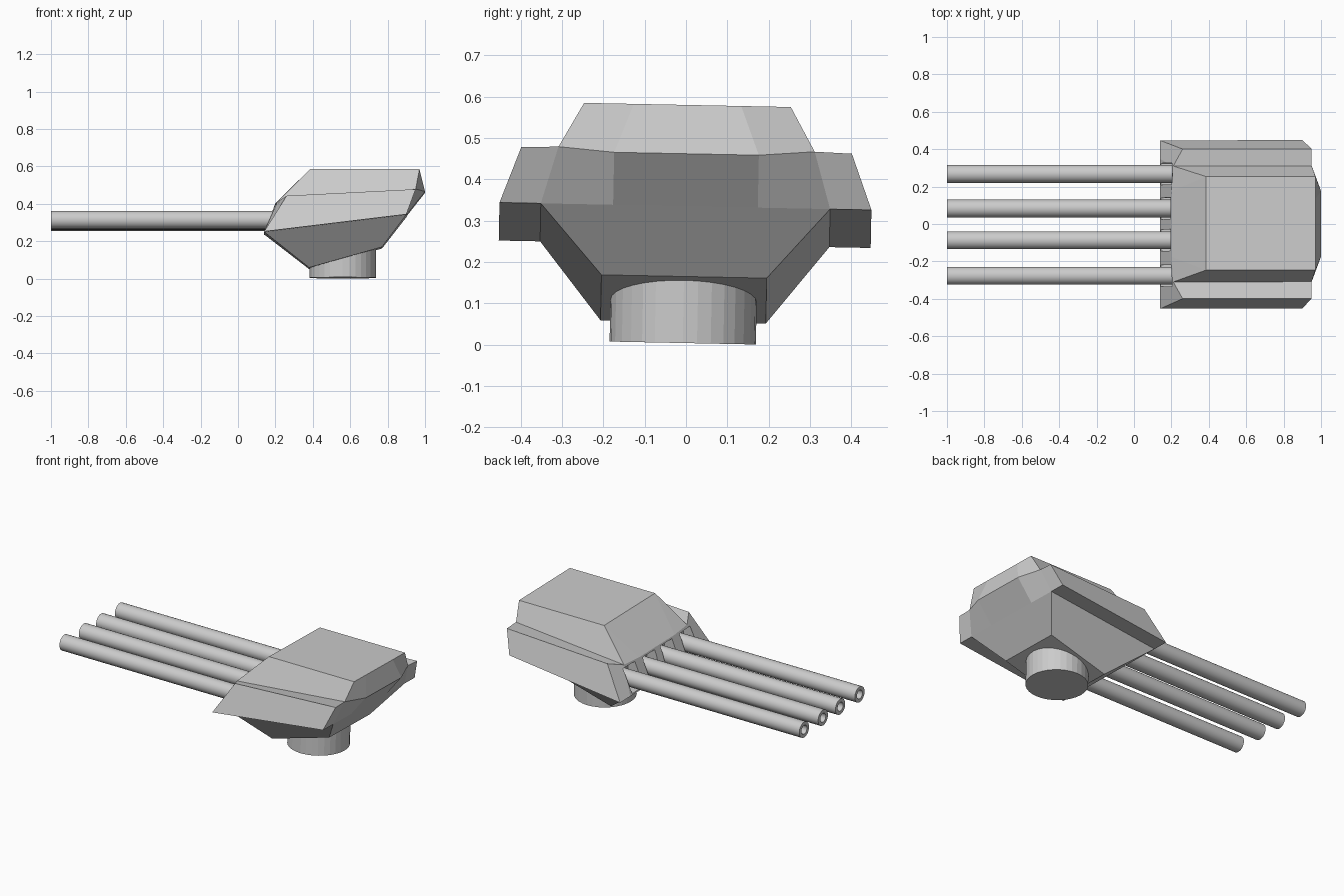
import bpy, bmesh, math
from mathutils import Matrix, Vector

if "Cube" in bpy.data.objects:
    bpy.data.objects.remove(bpy.data.objects["Cube"])

# the whole model leans very slightly about the x axis
PIV = Vector((0, 0, 0.4))
LEAN = Matrix.Translation(PIV) @ Matrix.Rotation(-0.02, 4, 'X') @ Matrix.Translation(-PIV)


def finish(name, bm):
    bmesh.ops.recalc_face_normals(bm, faces=bm.faces[:])
    bm.transform(LEAN)
    me = bpy.data.meshes.new(name)
    bm.to_mesh(me)
    bm.free()
    ob = bpy.data.objects.new(name, me)
    bpy.context.collection.objects.link(ob)
    return ob


def activate(ob):
    bpy.ops.object.select_all(action='DESELECT')
    ob.select_set(True)
    bpy.context.view_layer.objects.active = ob


# turret shell: key points of one half, mirrored across y = 0
P = {
    'roof_f': (.385, .25, .58), 'roof_r': (.97, .25, .58), 'roof_m': (.97, .13, .58),
    'brow': (.20, .175, .40), 'belt_f': (.21, .31, .405), 'belt_r': (.95, .31, .473),
    'tail': (1.0, .175, .462), 'tail_low': (.90, .175, .335),
    'wing_f': (.26, .40, .435), 'wing_r': (.95, .40, .470),
    'tip_f': (.14, .45, .243), 'tip_r': (.90, .45, .335),
    'root_f': (.14, .35, .243), 'root_r': (.90, .35, .335),
    'keel_f': (.38, .20, .055), 'keel_r': (.77, .20, .165),
}
SIDE = ['roof_f roof_r belt_r belt_f', 'roof_f belt_f brow', 'roof_r roof_m tail belt_r',
        'belt_f belt_r wing_r wing_f', 'wing_f wing_r tip_r tip_f', 'tip_f tip_r root_r root_f',
        'belt_r wing_r tip_r root_r', 'belt_r root_r tail_low tail',
        'belt_f wing_f tip_f root_f', 'root_f root_r keel_r keel_f']
CENTRE = ['roof_f roof_r roof_m', 'roof_m tail', 'tail tail_low', 'tail_low root_r keel_r',
          'keel_r keel_f', 'keel_f root_f', 'root_f belt_f brow', 'brow roof_f']
bm = bmesh.new()
L = {k: bm.verts.new(p) for k, p in P.items()}
R = {k: bm.verts.new((p[0], -p[1], p[2])) for k, p in P.items()}
for f in SIDE:
    for half in (L, R):
        bm.faces.new([half[k] for k in f.split()])
for f in CENTRE:
    ks = f.split()
    bm.faces.new([L[k] for k in ks] + [R[k] for k in reversed(ks)])
shell = finish('turret_shell', bm)

# gun slots cut into the sloping front
GUNS = (-.275, -.085, .085, .27)
bm = bmesh.new()
for y in GUNS:
    m = Matrix.Translation((.17, y, .32)) @ Matrix.Diagonal((.16, .115, .14, 1))
    bmesh.ops.create_cube(bm, size=1, matrix=m)
cutter = finish('slot_cutter', bm)
cutter.hide_render = True
mod = shell.modifiers.new('slots', 'BOOLEAN')
mod.operation = 'DIFFERENCE'
mod.solver = 'EXACT'
mod.object = cutter
activate(shell)
bpy.ops.object.modifier_apply(modifier='slots')
bpy.data.objects.remove(cutter)


# hollow barrels turned from a short profile
def barrel(i, y, n=24):
    bm = bmesh.new()
    rings = []
    for x, r in ((.27, .048), (-1, .048), (-1, .027), (-.8, .027)):
        rings.append([bm.verts.new((x, y + r * math.cos(2 * math.pi * k / n),
                                    .309 + r * math.sin(2 * math.pi * k / n))) for k in range(n)])
    for a, b in zip(rings, rings[1:]):
        for k in range(n):
            bm.faces.new((a[k], a[(k + 1) % n], b[(k + 1) % n], b[k]))
    bm.faces.new(rings[0])
    bm.faces.new(rings[-1])
    activate(finish('barrel_%d' % i, bm))
    bpy.ops.object.shade_smooth_by_angle()


for i, y in enumerate(GUNS, 1):
    barrel(i, y)

# round pivot under the shell
bm = bmesh.new()
bmesh.ops.create_cone(bm, cap_ends=True, segments=32, radius1=.177, radius2=.177, depth=.2,
                      matrix=Matrix.Translation((.56, 0, .104)))
finish('pivot_base', bm)
